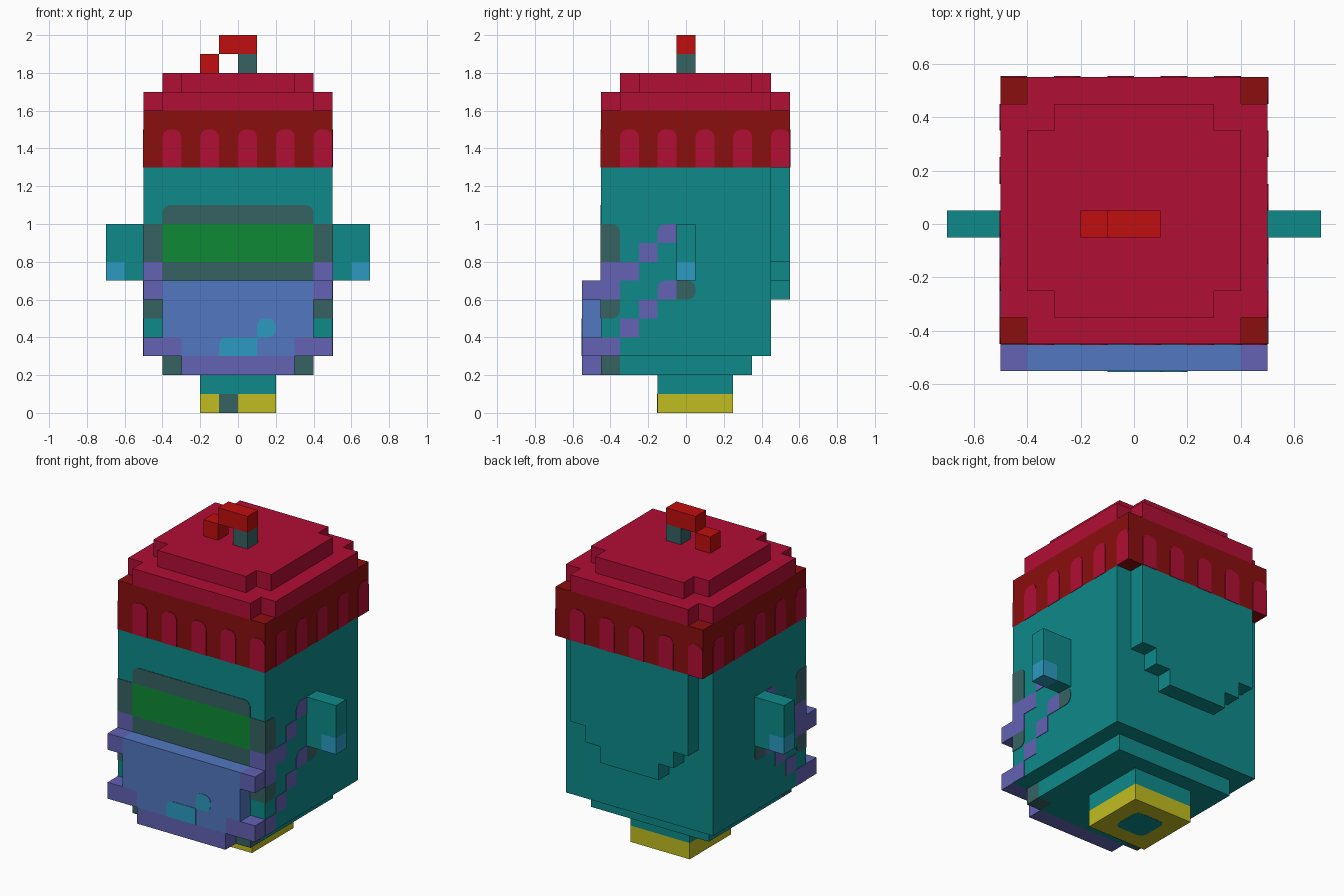
import bpy, bmesh, math
from mathutils import Vector

old = bpy.data.objects.get("Cube")
if old:
    bpy.data.objects.remove(old)


def material(name, hex_code):
    def linear(c):
        c /= 255
        return c / 12.92 if c <= 0.04045 else ((c + 0.055) / 1.055) ** 2.4
    rgb = [linear(b) for b in bytes.fromhex(hex_code)] + [1]
    m = bpy.data.materials.new(name)
    m.use_nodes = True
    m.diffuse_color = rgb
    m.node_tree.nodes["Principled BSDF"].inputs["Base Color"].default_value = rgb
    return m


TEAL = material("teal", "0E8A8A")
CRIMSON = material("crimson", "B00E34")
DARK_RED = material("dark red", "8B0E0E")
RED = material("bright red", "C10E0E")
GREY = material("slate grey", "366262")
GREEN = material("green", "0E8A36")
BLUE = material("blue", "5277C1")
PURPLE = material("purple", "6262B5")
CYAN = material("cyan", "2C9AC1")
YELLOW = material("yellow", "C1BC20")

# Frames turn outline coordinates (u, v) and a depth d into a point
TOP = lambda u, v, d: (u, v, d)
BOTTOM = lambda u, v, d: (u, v, -d)
FRONT = lambda u, v, d: (u, -d, v)
BACK = lambda u, v, d: (u, d, v)
SIDE = {1: lambda u, v, d: (d, u, v), -1: lambda u, v, d: (-d, u, v)}


def prism(name, mat, outline, d0, d1, frame=TOP):
    bm = bmesh.new()
    rings = [[bm.verts.new(frame(u, v, d)) for u, v in outline] for d in (d0, d1)]
    for ring in rings:
        bm.faces.new(ring)
    n = len(outline)
    for i in range(n):
        j = (i + 1) % n
        bm.faces.new((rings[0][i], rings[0][j], rings[1][j], rings[1][i]))
    bmesh.ops.recalc_face_normals(bm, faces=bm.faces)
    mesh = bpy.data.meshes.new(name)
    bm.to_mesh(mesh)
    bm.free()
    mesh.materials.append(mat)
    ob = bpy.data.objects.new(name, mesh)
    bpy.context.collection.objects.link(ob)
    return ob


def rect(u0, u1, v0, v1, rounded="", r=0.04):
    """Rectangle whose named corners (a b c d, from lower left round) are rounded."""
    pts = []
    corners = [("a", u0, v0, 1, 1), ("b", u1, v0, -1, 1),
               ("c", u1, v1, -1, -1), ("d", u0, v1, 1, -1)]
    for k, (key, u, v, su, sv) in enumerate(corners):
        if key in rounded:
            for step in range(5):
                a = math.pi * (1 + k / 2 + step / 8)
                pts.append((u + su * r + r * math.cos(a), v + sv * r + r * math.sin(a)))
        else:
            pts.append((u, v))
    return pts


def box(name, mat, x0, x1, y0, y1, z0, z1):
    return prism(name, mat, rect(x0, x1, y0, y1), z0, z1)


def patch(name, mat, frame, depth, u0, u1, v0, v1, rounded=""):
    return prism(name, mat, rect(u0, u1, v0, v1, rounded), depth - 0.003, depth + 0.003, frame)


def notched(h, cy):
    """Square outline with a cell missing at every corner."""
    i = h - 0.1
    quarter = [(h, -i), (h, i), (i, i)]
    pts = []
    for _ in range(4):
        pts += quarter
        quarter = [(-v, u) for u, v in quarter]
    return [(u, v + cy) for u, v in pts]


# Foot
box("foot", YELLOW, -0.2, 0.2, -0.15, 0.25, 0, 0.1)
box("neck", TEAL, -0.2, 0.2, -0.15, 0.25, 0.1, 0.2)
patch("foot_mark", GREY, FRONT, 0.15, -0.1, 0, 0, 0.1)
prism("foot_socket", TEAL, rect(-0.1, 0.1, -0.05, 0.15, "abcd"), -0.003, 0.0, BOTTOM).location.z = -0.001

# Body
box("lower_step", TEAL, -0.4, 0.4, -0.35, 0.35, 0.2, 0.3)
box("lower_step_front", TEAL, -0.3, 0.3, -0.45, -0.35, 0.2, 0.3)
box("body", TEAL, -0.5, 0.5, -0.45, 0.45, 0.3, 1.3)
half = [(0.2, 0.6), (0.2, 0.7), (0.3, 0.7), (0.3, 0.8), (0.4, 0.8), (0.4, 1.3)]
prism("back_panel", TEAL, half + [(-x, z) for x, z in reversed(half)], 0.45, 0.55, BACK)

# Visor
patch("visor_top", GREY, FRONT, 0.45, -0.4, 0.4, 1.0, 1.1, "cd")
patch("visor_glass", GREEN, FRONT, 0.45, -0.4, 0.4, 0.8, 1.0)
patch("visor_bottom", GREY, FRONT, 0.45, -0.4, 0.4, 0.7, 0.8)

# Mask
box("mask", BLUE, -0.4, 0.4, -0.55, -0.45, 0.4, 0.7)
box("mask_lower", BLUE, -0.3, 0.3, -0.55, -0.45, 0.3, 0.4)
box("mask_chin", PURPLE, -0.3, 0.3, -0.55, -0.45, 0.2, 0.3)
patch("mask_mark_low", CYAN, FRONT, 0.55, -0.1, 0.1, 0.3, 0.4, "d")
patch("mask_mark_high", CYAN, FRONT, 0.55, 0.1, 0.2, 0.4, 0.5, "bcd")

# Strap cells on each side: colour, y range, z range, rounded corners
straps = [
    (GREY, -0.45, -0.35, 0.8, 1.0, "c"), (PURPLE, -0.45, -0.25, 0.7, 0.8, ""),
    (PURPLE, -0.25, -0.15, 0.8, 0.9, ""), (PURPLE, -0.15, -0.05, 0.9, 1.0, "d"),
    (PURPLE, -0.45, -0.35, 0.6, 0.7, ""), (GREY, -0.45, -0.35, 0.5, 0.6, "b"),
    (PURPLE, -0.45, -0.35, 0.3, 0.4, ""), (PURPLE, -0.35, -0.25, 0.4, 0.5, ""),
    (PURPLE, -0.25, -0.15, 0.5, 0.6, ""), (PURPLE, -0.15, -0.05, 0.6, 0.7, "d"),
    (GREY, -0.05, 0.05, 0.6, 0.7, "bc"),
]
for s, side in ((1, "left"), (-1, "right")):
    def span(a, b):
        return sorted((s * a, s * b))
    box(side + "_step_corner", GREY, *span(0.3, 0.4), -0.45, -0.35, 0.2, 0.3)
    box(side + "_mask_lower_strap", PURPLE, *span(0.3, 0.5), -0.55, -0.45, 0.3, 0.4)
    box(side + "_mask_upper_strap", PURPLE, *span(0.4, 0.5), -0.55, -0.45, 0.6, 0.7)
    for mat, z0, z1 in ((GREY, 0.8, 1.0), (PURPLE, 0.7, 0.8), (GREY, 0.5, 0.6)):
        patch(side + "_front_strap", mat, FRONT, 0.45, *span(0.4, 0.5), z0, z1)
    for mat, y0, y1, z0, z1, rounded in straps:
        patch(side + "_side_strap", mat, SIDE[s], 0.5, y0, y1, z0, z1, rounded)
    # Ear
    box(side + "_ear", TEAL, *span(0.5, 0.7), -0.05, 0.05, 0.8, 1.0)
    box(side + "_ear_root", TEAL, *span(0.5, 0.6), -0.05, 0.05, 0.7, 0.8)
    box(side + "_ear_tip", CYAN, *span(0.6, 0.7), -0.05, 0.05, 0.7, 0.8)

# Hat band with arched stripes, repeated round its centre
box("hat_band", DARK_RED, -0.5, 0.5, -0.45, 0.55, 1.3, 1.6)
for turn in range(4):
    for i in range(5):
        x = -0.4 + 0.2 * i
        arch = patch("band_arch", CRIMSON, FRONT, 0.5, x, x + 0.1, 1.3, 1.5, "cd")
        arch.location = Vector((0, 0.05, 0))
        arch.rotation_euler.z = turn * math.pi / 2

# Hat top
prism("hat_tier_lower", CRIMSON, notched(0.5, 0.05), 1.6, 1.7)
prism("hat_tier_upper", CRIMSON, notched(0.4, 0.05), 1.7, 1.8)

# Stem
box("stem", GREY, 0, 0.1, -0.05, 0.05, 1.8, 1.9)
box("stem_arm", RED, -0.1, 0.1, -0.05, 0.05, 1.9, 2.0)
box("stem_tip", RED, -0.2, -0.1, -0.05, 0.05, 1.8, 1.9)
